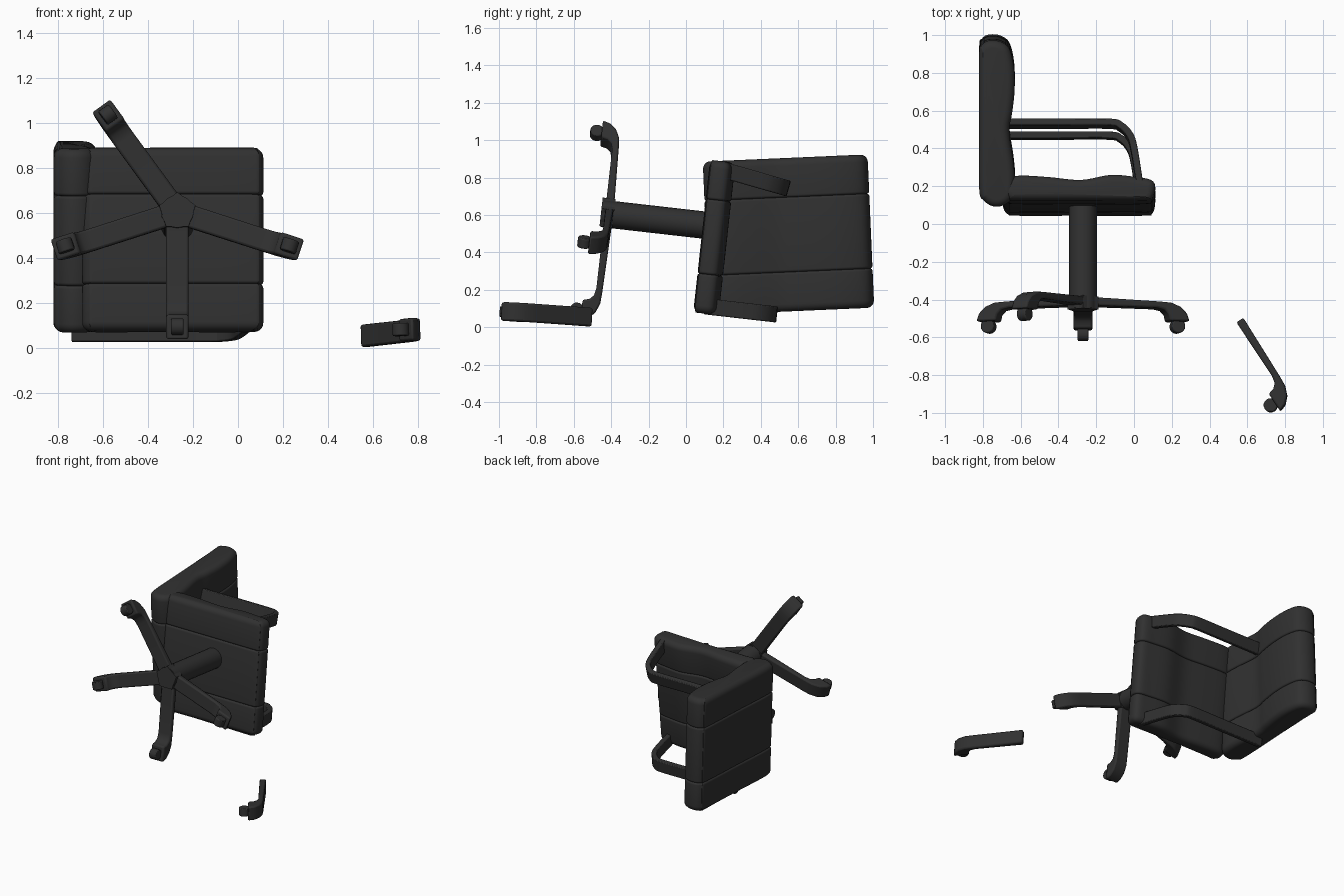
import bpy, bmesh
from math import radians, sin, cos, pi
from mathutils import Vector, Matrix

if "Cube" in bpy.data.objects:
    bpy.data.objects.remove(bpy.data.objects["Cube"])

black = bpy.data.materials.new("black")
black.diffuse_color = (0.03, 0.03, 0.03, 1)
black.use_nodes = True
black.node_tree.nodes["Principled BSDF"].inputs["Base Color"].default_value = black.diffuse_color


def frame(origin, tilt):
    """Chair part frame: x forward, y up the chair, z across it, tilted about x."""
    return Matrix.Translation(origin) @ Matrix.Rotation(radians(tilt), 4, 'X')


def axes(origin, a, b, c):
    m = Matrix((a, b, c)).transposed().to_4x4()
    m.translation = origin
    return m


def loft(name, rings, mat, bevel=0):
    """Skin closed rings of (x, y, z) points and cap both ends."""
    bm = bmesh.new()
    vs = [[bm.verts.new(mat @ Vector(p)) for p in ring] for ring in rings]
    n = len(rings[0])
    for a, b in zip(vs, vs[1:]):
        for i in range(n):
            j = (i + 1) % n
            bm.faces.new((a[i], a[j], b[j], b[i]))
    bm.faces.new(vs[0])
    bm.faces.new(vs[-1])
    bmesh.ops.recalc_face_normals(bm, faces=bm.faces)
    me = bpy.data.meshes.new(name)
    bm.to_mesh(me)
    bm.free()
    me.materials.append(black)
    ob = bpy.data.objects.new(name, me)
    bpy.context.collection.objects.link(ob)
    if bevel:
        mod = ob.modifiers.new("bevel", 'BEVEL')
        mod.width, mod.segments, mod.limit_method = bevel, 2, 'ANGLE'
        mod.angle_limit = radians(40)
    bpy.ops.object.select_all(action='DESELECT')
    ob.select_set(True)
    bpy.context.view_layer.objects.active = ob
    bpy.ops.object.shade_smooth_by_angle(angle=radians(40))
    return ob


def extrude(name, profile, z0, z1, mat, bevel=0):
    return loft(name, [[(x, y, z) for x, y in profile] for z in (z0, z1)], mat, bevel)


def spline(pts, closed, steps=5):
    """Catmull-Rom curve through 2D points."""
    p = [Vector(q) for q in pts]
    n = len(p)
    get = (lambda i: p[i % n]) if closed else (lambda i: p[max(0, min(n - 1, i))])
    out = []
    for i in range(n if closed else n - 1):
        a, b, c, d = (get(i + k) for k in (-1, 0, 1, 2))
        for s in range(steps):
            t = s / steps
            out.append(0.5 * (2 * b + (c - a) * t + (2 * a - 5 * b + 4 * c - d) * t * t
                              + (3 * b - a - 3 * c + d) * t ** 3))
    return out if closed else out + [p[-1]]


def normals(p, closed):
    n = len(p)
    res = []
    for i in range(n):
        a = p[i - 1] if closed or i else p[0]
        b = p[(i + 1) % n] if closed else p[min(i + 1, n - 1)]
        t = (b - a).normalized()
        res.append(Vector((-t.y, t.x)))
    return res


def pad(name, profile, z0, z1, r0, r1, mat):
    """Cushion with rounded ends; profile runs counter-clockwise."""
    p = spline(profile, True)
    nrm = normals(p, True)
    rings, steps = [], 5
    for z, r, s in ((z0, r0, 1), (z1, r1, -1)):
        part = []
        for k in range(steps + 1):
            a = pi / 2 * k / steps
            inset, zz = r * (1 - sin(a)), z + s * r * (1 - cos(a))
            part.append([(*(q + m * inset), zz) for q, m in zip(p, nrm)])
        rings += part if s > 0 else part[::-1]
    loft(name, rings, mat)


def cushion(name, profile, mat, half):
    """Three pads side by side with seams between them."""
    seam = 0.2
    pad(name + "_pad_low", profile, -half, -seam, 0.04, 0.014, mat)
    pad(name + "_pad_middle", profile, -seam, seam, 0.014, 0.014, mat)
    pad(name + "_pad_high", profile, seam, half, 0.014, 0.04, mat)


# Seat and backrest
seat_profile = [(-.69, -.03), (-.665, -.06), (-.62, -.066), (-.3, -.066), (.05, -.066),
                (.095, -.055), (.11, -.02), (.11, .02), (.085, .045), (.02, .057),
                (-.12, .07), (-.28, .043), (-.45, .058), (-.6, .066), (-.665, .05), (-.69, .01)]
cushion("seat", seat_profile, frame((0, .15, .48), -6.3), .41)

back_profile = [(-.82, .37), (-.82, 0), (-.82, -.34), (-.795, -.405), (-.74, -.437), (-.68, -.425),
                (-.64, -.38), (-.63, -.3), (-.638, -.2), (-.66, -.04), (-.645, .06),
                (-.632, .18), (-.635, .3), (-.66, .4), (-.71, .438), (-.77, .442), (-.805, .42)]
cushion("backrest", back_profile, frame((0, .545, .495), 2.5), .41)

# Armrests: flat bent bands
arm_path = spline([(-.74, .37), (-.4, .37), (-.13, .37), (-.07, .352), (-.025, .305),
                   (0, .23), (.035, 0)], False)
arm_n = normals(arm_path, False)
arm = [q + m * .018 for q, m in zip(arm_path, arm_n)] + \
      [q - m * .018 for q, m in zip(arm_path, arm_n)][::-1]
extrude("armrest_high", arm, -.043, .043, frame((0, .175, .848), -16), .006)
extrude("armrest_low", arm, -.043, .043, frame((0, .10, .112), -6.5), .006)

# Column and pentagonal hub (profiles lie in the plane across the column)
base = frame((-.27, -.42, .605), -6.5)


def prism(name, sides, r, y0, y1, turn):
    ang = [turn + 2 * pi * i / sides for i in range(sides)]
    loft(name, [[(r * cos(a), y, r * sin(a)) for a in ang] for y in (y0, y1)], base)


prism("column", 20, .073, -.03, .53, 0)
prism("hub", 5, .085, -.035, .034, pi / 2)

# Legs with casters
leg_profile = [(.06, .03), (.42, .02), (.48, .016), (.53, -.004), (.565, -.038), (.58, -.08),
               (.47, -.08), (.462, -.045), (.44, -.022), (.40, -.014), (.06, -.014)]


def leg(name, mat):
    extrude(name, leg_profile, -.05, .05, mat, .01)
    wheel = [(.525 + .037 * cos(i * pi / 8), -.105 + .037 * sin(i * pi / 8)) for i in range(16)]
    extrude(name + "_caster", wheel, -.028, .028, mat, .006)
    stem = [(.50, -.10), (.55, -.10), (.55, -.06), (.50, -.06)]
    extrude(name + "_caster_stem", stem, -.02, .02, mat)


for i, deg in enumerate((-90, -18, 126, 198)):
    a = radians(deg)
    r, h = Vector((cos(a), 0, sin(a))), Vector((0, 1, 0))
    leg(f"leg_{i + 1}", base @ axes((0, 0, 0), r, h, r.cross(h)))

# Fifth leg, broken off and lying apart
r = Vector((.55, -.83, .06)).normalized()
h = Vector((.83, .55, 0)).normalized()
t = r.cross(h).normalized()
leg("loose_leg", axes(Vector((.555, -.515, .054)) - r * .06, r, t.cross(r), t))
